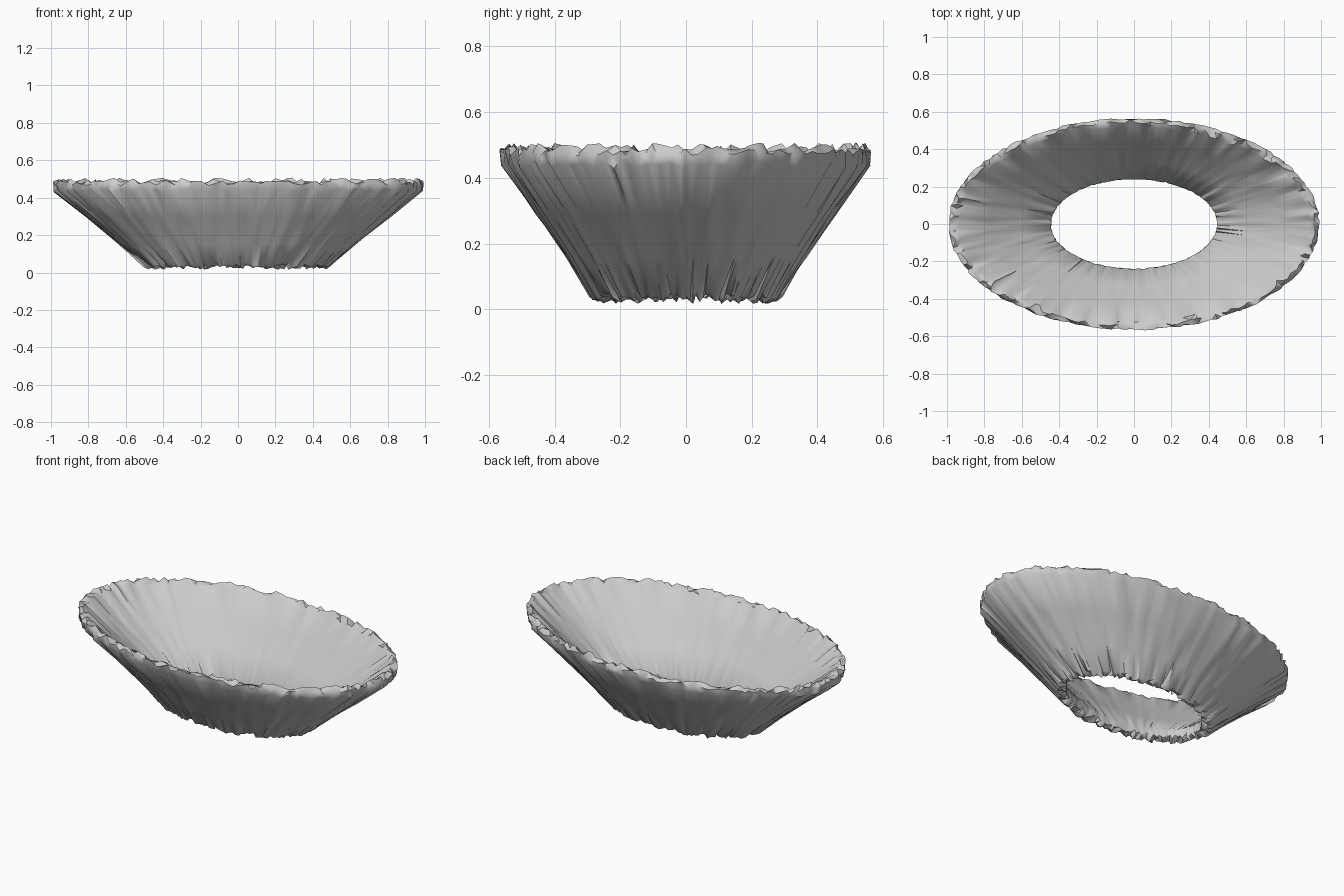
import bpy, bmesh, math, random

if "Cube" in bpy.data.objects:
    bpy.data.objects.remove(bpy.data.objects["Cube"])

random.seed(7)
SEGMENTS = 170

# Wall cross-section: x radius, y radius, height, height jitter, radius jitter
PROFILE = [
    (0.445, 0.240, 0.095, 0.008, 0.003),   # top of inner foot
    (0.445, 0.240, 0.045, 0.014, 0.003),   # bottom of inner foot
    (0.475, 0.268, 0.032, 0.016, 0.008),   # ragged foot
    (0.500, 0.290, 0.042, 0.014, 0.006),   # outer foot
    (0.635, 0.362, 0.155, 0.005, 0.005),   # outer wall
    (0.805, 0.457, 0.293, 0.005, 0.005),
    (0.985, 0.560, 0.440, 0.012, 0.007),   # outer rim
    (0.990, 0.564, 0.478, 0.014, 0.006),
    (0.965, 0.545, 0.490, 0.017, 0.008),   # ragged crest
    (0.935, 0.520, 0.472, 0.010, 0.006),   # inner rim
    (0.770, 0.430, 0.345, 0.003, 0.003),   # inner wall
    (0.600, 0.330, 0.215, 0.004, 0.003),
]


def ragged_ring(bm, rx, ry, z, dz, dr):
    """One elliptical loop with randomly displaced vertices."""
    step = math.tau / SEGMENTS
    ring = []
    for i in range(SEGMENTS):
        a = step * (i + random.uniform(-0.3, 0.3))
        k = random.uniform(-dr, dr)
        h = max(0.0, z + random.uniform(-1, 1) * dz)
        ring.append(bm.verts.new(((rx + k) * math.cos(a), (ry + k) * math.sin(a), h)))
    return ring


# Ragged oval bowl, open at the bottom
bm = bmesh.new()
rings = [ragged_ring(bm, *row) for row in PROFILE]
for r, ring in enumerate(rings):
    other = rings[(r + 1) % len(rings)]
    for i in range(SEGMENTS):
        j = (i + 1) % SEGMENTS
        bm.faces.new((ring[i], ring[j], other[j], other[i]))
bmesh.ops.triangulate(bm, faces=bm.faces[:])
bmesh.ops.recalc_face_normals(bm, faces=bm.faces[:])

mesh = bpy.data.meshes.new("ragged_bowl")
bm.to_mesh(mesh)
bm.free()
bowl = bpy.data.objects.new("ragged_bowl", mesh)
bpy.context.collection.objects.link(bowl)
bpy.context.view_layer.objects.active = bowl
bowl.select_set(True)
bpy.ops.object.shade_smooth_by_angle(angle=math.radians(50))
